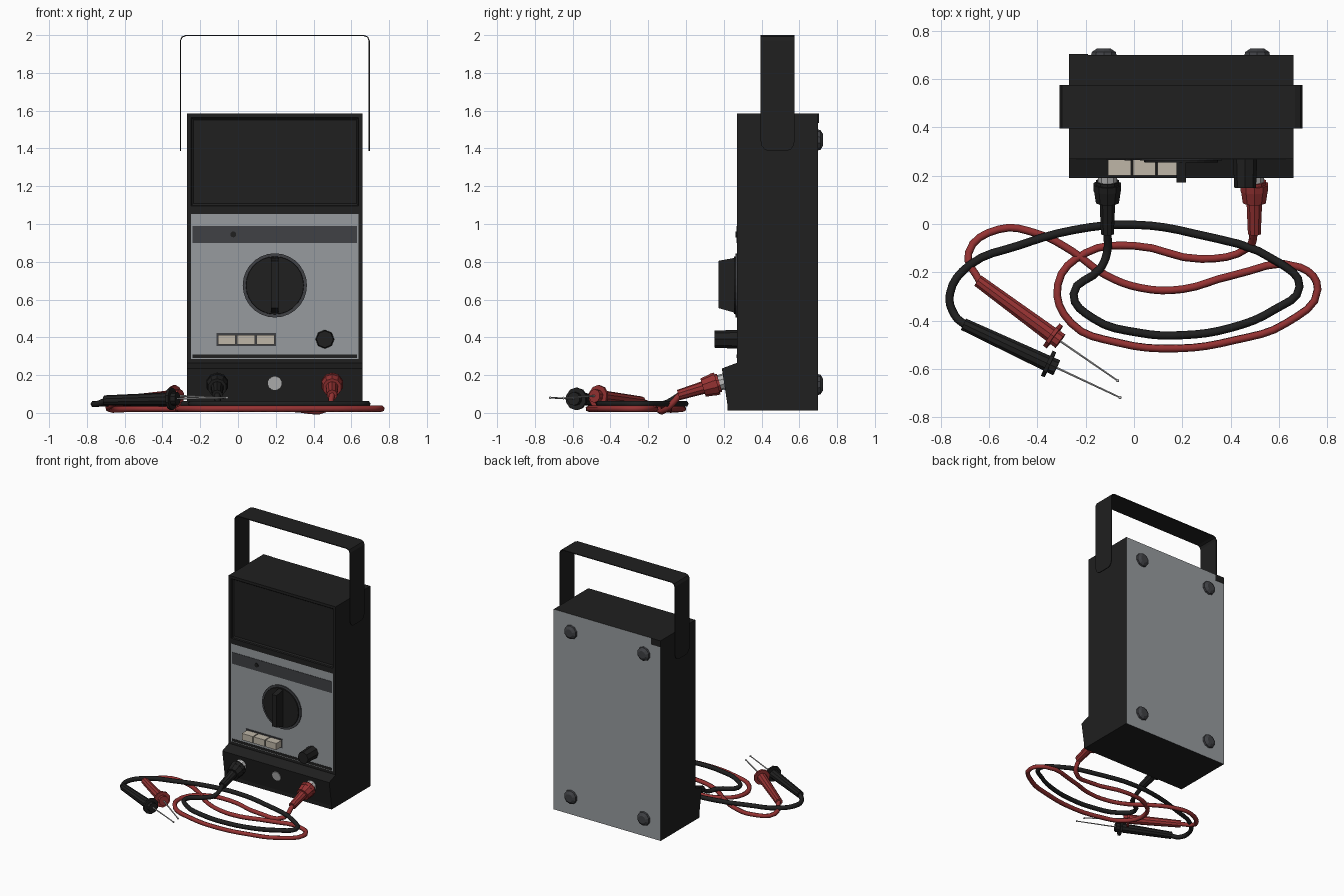
import bpy, bmesh, math
from mathutils import Vector

cube = bpy.data.objects.get("Cube")
if cube:
    bpy.data.objects.remove(cube)


def material(name, r, g, b):
    mat = bpy.data.materials.new(name)
    mat.use_nodes = True
    mat.diffuse_color = (r, g, b, 1)
    mat.node_tree.nodes["Principled BSDF"].inputs["Base Color"].default_value = (r, g, b, 1)
    return mat


BLACK = material("black plastic", 0.014, 0.014, 0.014)
GREY = material("panel grey", 0.31, 0.33, 0.345)
CHARCOAL = material("charcoal", 0.05, 0.052, 0.058)
RED = material("red plastic", 0.3, 0.032, 0.032)
CREAM = material("cream buttons", 0.52, 0.47, 0.39)
METAL = material("pale metal", 0.48, 0.48, 0.48)

MID = 0.195      # case centre in x
HALF = 0.465     # case half width
FRONT, BACK = 0.27, 0.70


def finish(name, bm, *mats, smooth=False):
    mesh = bpy.data.meshes.new(name)
    bmesh.ops.recalc_face_normals(bm, faces=bm.faces)
    bm.to_mesh(mesh)
    bm.free()
    for mat in mats:
        mesh.materials.append(mat)
    obj = bpy.data.objects.new(name, mesh)
    bpy.context.collection.objects.link(obj)
    if smooth:
        mesh.shade_smooth()
    return obj


def box(name, x, y, z, mat):
    """Box from (low, high) ranges."""
    bm = bmesh.new()
    bmesh.ops.create_cube(bm, size=1)
    for v in bm.verts:
        v.co = [lo + (c + 0.5) * (hi - lo) for c, (lo, hi) in zip(v.co, (x, y, z))]
    return finish(name, bm, mat)


def rod(name, a, b, r1, r2, mat, sides=10):
    """Cylinder or cone from point a to point b."""
    a, b = Vector(a), Vector(b)
    bm = bmesh.new()
    bmesh.ops.create_cone(bm, cap_ends=True, segments=sides, radius1=r1, radius2=r2,
                          depth=(b - a).length)
    turn = (b - a).to_track_quat('Z', 'Y').to_matrix()
    for v in bm.verts:
        v.co = turn @ v.co + (a + b) / 2
    return finish(name, bm, mat)


def prism(bm, profile, x1, x2):
    """Extrude a y-z profile along x."""
    face = bm.faces.new([bm.verts.new((x1, y, z)) for y, z in profile])
    ext = bmesh.ops.extrude_face_region(bm, geom=[face])
    for v in ext["geom"]:
        if isinstance(v, bmesh.types.BMVert):
            v.co.x = x2


# Case: extruded side profile, inset display window and control panel
bm = bmesh.new()
prism(bm, [(FRONT, 1.585), (BACK, 1.585), (BACK, 0.012), (0.22, 0.012), (0.22, 0.04),
           (0.19, 0.235), (FRONT, 0.265)], MID - HALF, MID + HALF)
bmesh.ops.recalc_face_normals(bm, faces=bm.faces)
bmesh.ops.bisect_plane(bm, geom=bm.verts[:] + bm.edges[:] + bm.faces[:],
                       plane_co=(0, 0, 1.075), plane_no=(0, 0, 1))
fronts = [f for f in bm.faces if f.normal.y < -0.99 and f.calc_center_median().z > 0.3]
for f in fronts:
    bmesh.ops.inset_individual(bm, faces=[f], thickness=0.03)
    if f.calc_center_median().z > 1.1:
        bmesh.ops.inset_individual(bm, faces=[f], thickness=0.004, depth=-0.012)
        bmesh.ops.inset_individual(bm, faces=[f], thickness=0.014, depth=-0.008)
    else:
        f.material_index = 1
bm.normal_update()
for f in bm.faces:
    if f.normal.y > 0.9:
        f.material_index = 1
finish("case", bm, BLACK, GREY)
box("panel_lower_border", (MID - 0.435, MID + 0.435), (FRONT - 0.002, FRONT), (0.29, 0.31), BLACK)
box("back_corner_notch", (MID - HALF, MID - HALF + 0.08), (BACK, BACK + 0.003), (1.535, 1.585), BLACK)

# Panel stripe and indicator dot
box("panel_stripe", (MID - 0.435, MID + 0.435), (FRONT - 0.003, FRONT), (0.9, 0.99), CHARCOAL)
rod("indicator_dot", (-0.025, FRONT, 0.945), (-0.025, FRONT - 0.008, 0.945), 0.016, 0.016, BLACK)

# Selector dial: skirt, disc and tapered grip
DIAL = 0.675
rod("dial_skirt", (MID, FRONT, DIAL), (MID, FRONT - 0.008, DIAL), 0.17, 0.17, CHARCOAL, 28)
rod("dial_disc", (MID, FRONT, DIAL), (MID, FRONT - 0.016, DIAL), 0.155, 0.152, BLACK, 28)
bm = bmesh.new()
prism(bm, [(FRONT, DIAL - 0.148), (0.172, DIAL - 0.12), (0.172, DIAL + 0.13),
           (FRONT, DIAL + 0.148)], MID - 0.02, MID + 0.02)
finish("dial_grip", bm, BLACK)

# Push buttons in a dark bezel
box("button_bezel", (-0.115, 0.2), (FRONT - 0.006, FRONT), (0.353, 0.422), CHARCOAL)
for i in range(3):
    x = -0.107 + i * 0.102
    box(f"push_button_{i + 1}", (x, x + 0.095), (0.2, FRONT), (0.362, 0.413), CREAM)

# Small adjuster knob and front screw
rod("adjuster_knob", (0.46, FRONT, 0.39), (0.46, 0.15, 0.39), 0.05, 0.045, BLACK, 8)
rod("front_screw", (MID, 0.215, 0.16), (MID, 0.198, 0.157), 0.037, 0.037, METAL, 14)

# Rear feet
for side, x in (("right", -0.125), ("left", 0.51)):
    for level, z in (("lower", 0.15), ("upper", 1.445)):
        rod(f"{level}_{side}_rear_foot", (x, BACK, z), (x, BACK + 0.012, z), 0.055, 0.052, CHARCOAL)
        rod(f"{level}_{side}_rear_foot_cap", (x, BACK + 0.012, z), (x, BACK + 0.026, z),
            0.052, 0.03, CHARCOAL)

# Carrying handle: thin strap with rounded tails, (offset from centre, height, half width)
half_strap = [(0.5, 1.387, 0.05), (0.5, 1.395, 0.07), (0.5, 1.415, 0.085), (0.5, 1.44, 0.09),
              (0.5, 1.97, 0.09), (0.491, 1.99, 0.09), (0.47, 1.998, 0.09)]
strap = [(MID - d, z, w) for d, z, w in half_strap]
strap += [(MID + d, z, w) for d, z, w in reversed(half_strap)]
bm = bmesh.new()
rows = [[bm.verts.new((x, 0.485 + s * w, z)) for s in (-1, 1)] for x, z, w in strap]
for p, q in zip(rows, rows[1:]):
    bm.faces.new((p[0], p[1], q[1], q[0]))
handle = finish("carrying_handle", bm, BLACK)
solid = handle.modifiers.new("thickness", 'SOLIDIFY')
solid.thickness = 0.006
solid.offset = 0


def cable(name, points, mat):
    curve = bpy.data.curves.new(name, 'CURVE')
    curve.dimensions = '3D'
    curve.bevel_depth = 0.017
    curve.bevel_resolution = 1
    curve.resolution_u = 4
    spline = curve.splines.new('BEZIER')
    spline.bezier_points.add(len(points) - 1)
    for bp, co in zip(spline.bezier_points, points):
        bp.co = co
        bp.handle_left_type = bp.handle_right_type = 'AUTO'
    curve.materials.append(mat)
    bpy.context.collection.objects.link(bpy.data.objects.new(name, curve))


def test_lead(colour, mat, x, path, height, grip, tip):
    """Plug in the socket, loose cable, probe with guard and needle."""
    def along(t):  # point on the plug axis, t measured from the socket
        return Vector((x, 0.205 - t, 0.168 - 0.3 * t))
    rod(f"{colour}_socket_washer", along(0), along(0.03), 0.042, 0.042, METAL)
    rod(f"{colour}_plug_rim", along(0.028), along(0.045), 0.05, 0.05, mat)
    rod(f"{colour}_plug_flange", along(0.04), along(0.065), 0.06, 0.06, mat)
    rod(f"{colour}_plug_collar", along(0.065), along(0.115), 0.058, 0.05, mat)
    rod(f"{colour}_plug_stem", along(0.11), along(0.245), 0.034, 0.028, mat)

    start, end, tip = Vector(grip[0]), Vector(grip[1]), Vector(tip)
    ahead = (end - start).normalized()
    cable(f"{colour}_cable", [along(0.235)] + [(px, py, height) for px, py in path]
          + [start + ahead * 0.01], mat)
    rod(f"{colour}_probe_grip", start, end, 0.027, 0.036, mat)
    guard = end - ahead * 0.045
    rod(f"{colour}_probe_guard", guard, guard + ahead * 0.016, 0.06, 0.06, mat)
    rod(f"{colour}_probe_needle", end, tip, 0.005, 0.004, METAL, 6)
    bm = bmesh.new()
    bmesh.ops.create_icosphere(bm, subdivisions=1, radius=0.008)
    bmesh.ops.translate(bm, verts=bm.verts, vec=tip)
    finish(f"{colour}_needle_tip", bm, METAL, smooth=True)


red_path = [(0.47, -0.1), (0.28, -0.145), (0, -0.09), (-0.2, -0.12), (-0.315, -0.25),
            (-0.26, -0.41), (-0.07, -0.49), (0.18, -0.515), (0.42, -0.48), (0.63, -0.41),
            (0.76, -0.27), (0.69, -0.18), (0.4, -0.215), (0.2, -0.27), (0.03, -0.265),
            (-0.12, -0.21), (-0.26, -0.11), (-0.4, -0.04), (-0.56, -0.022), (-0.685, -0.12)]
black_path = [(-0.112, -0.12), (-0.14, -0.185), (-0.25, -0.29), (-0.17, -0.39), (0.02, -0.45),
              (0.2, -0.46), (0.4, -0.43), (0.58, -0.355), (0.685, -0.26), (0.6, -0.16),
              (0.25, -0.04), (0, -0.003), (-0.25, -0.025), (-0.48, -0.09), (-0.68, -0.17),
              (-0.762, -0.29), (-0.74, -0.38)]
test_lead("red", RED, 0.498, red_path, 0.022,
          ((-0.645, -0.235, 0.06), (-0.305, -0.485, 0.09)), (-0.068, -0.648, 0.078))
test_lead("black", BLACK, -0.11, black_path, 0.048,
          ((-0.705, -0.415, 0.066), (-0.32, -0.595, 0.075)), (-0.058, -0.718, 0.08))
